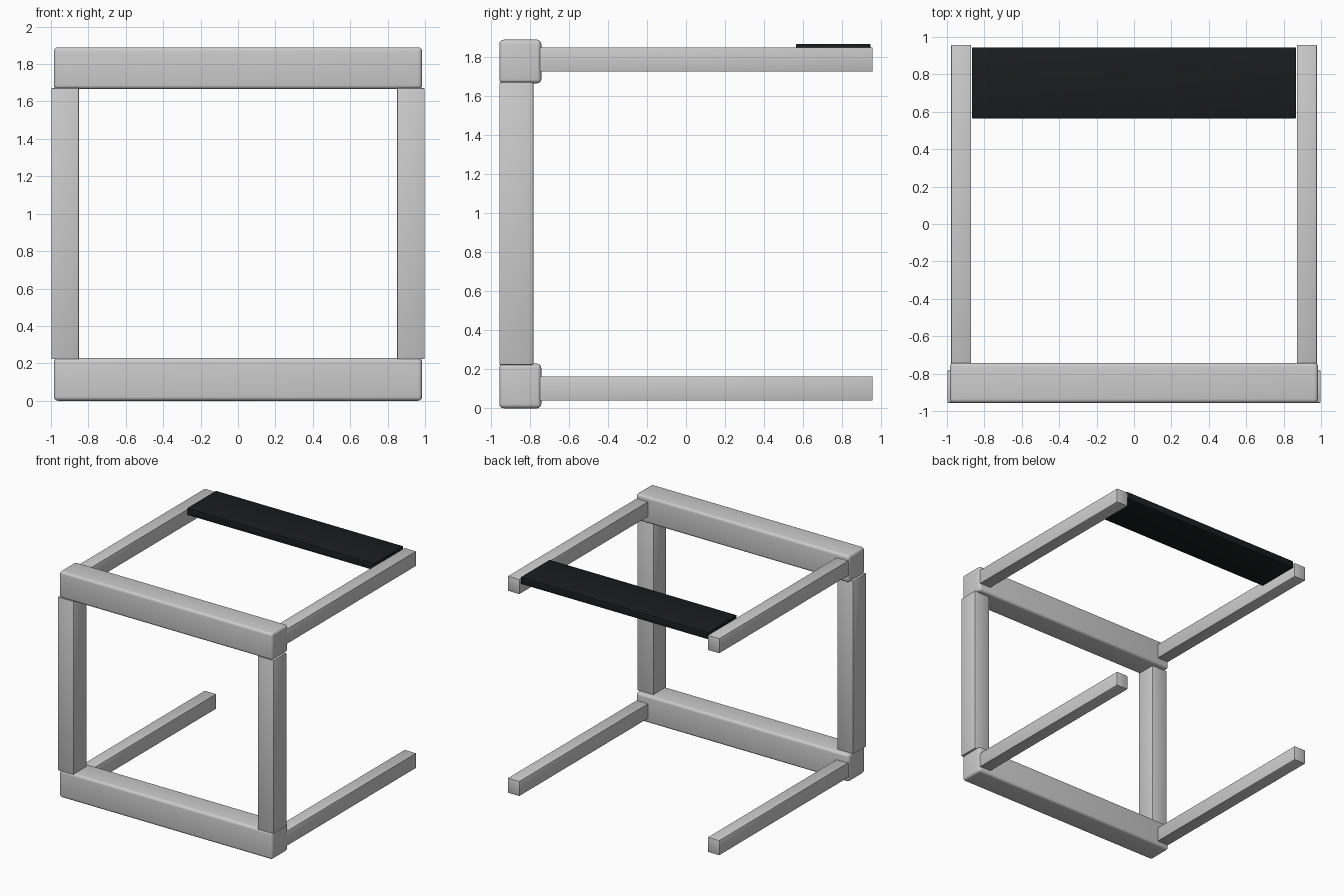
import bpy
import math

if "Cube" in bpy.data.objects:
    bpy.data.objects.remove(bpy.data.objects["Cube"])


def box(name, x, y, z, bevel, segments):
    """Bevelled box from (min, max) ranges on each axis."""
    bpy.ops.mesh.primitive_cube_add(size=1, location=[(a + b) / 2 for a, b in (x, y, z)])
    ob = bpy.context.object
    ob.name = name
    ob.scale = [b - a for a, b in (x, y, z)]
    bpy.ops.object.transform_apply(location=False, rotation=False, scale=True)
    mod = ob.modifiers.new("Bevel", 'BEVEL')
    mod.width = bevel
    mod.segments = segments
    bpy.ops.object.modifier_apply(modifier=mod.name)
    bpy.ops.object.shade_smooth_by_angle(angle=math.radians(35))
    return ob


# thick front beams with rounded edges
box("lower_front_beam", (-0.985, 0.985), (-0.957, -0.742), (0.0, 0.229), 0.022, 4)
box("upper_front_beam", (-0.985, 0.985), (-0.957, -0.742), (1.666, 1.89), 0.022, 4)

for side, s in (("left", -1), ("right", 1)):
    # upright posts
    px = sorted((s * 0.85, s * 0.998))
    box(f"{side}_post", px, (-0.957, -0.783), (0.222, 1.672), 0.006, 2)
    # rails running backwards from the beams
    rx = sorted((s * 0.871, s * 0.978))
    for level, z in (("lower", (0.039, 0.163)), ("upper", (1.727, 1.851))):
        box(f"{side}_{level}_rail", rx, (-0.76, 0.957), z, 0.004, 2)

# dark panel bridging the upper rails at the back
panel = box("rear_panel", (-0.866, 0.866), (0.565, 0.945), (1.81, 1.868), 0.003, 2)
mat = bpy.data.materials.new("dark_panel")
mat.diffuse_color = (0.01, 0.012, 0.013, 1)
mat.use_nodes = True
mat.node_tree.nodes["Principled BSDF"].inputs["Base Color"].default_value = mat.diffuse_color
panel.data.materials.append(mat)
